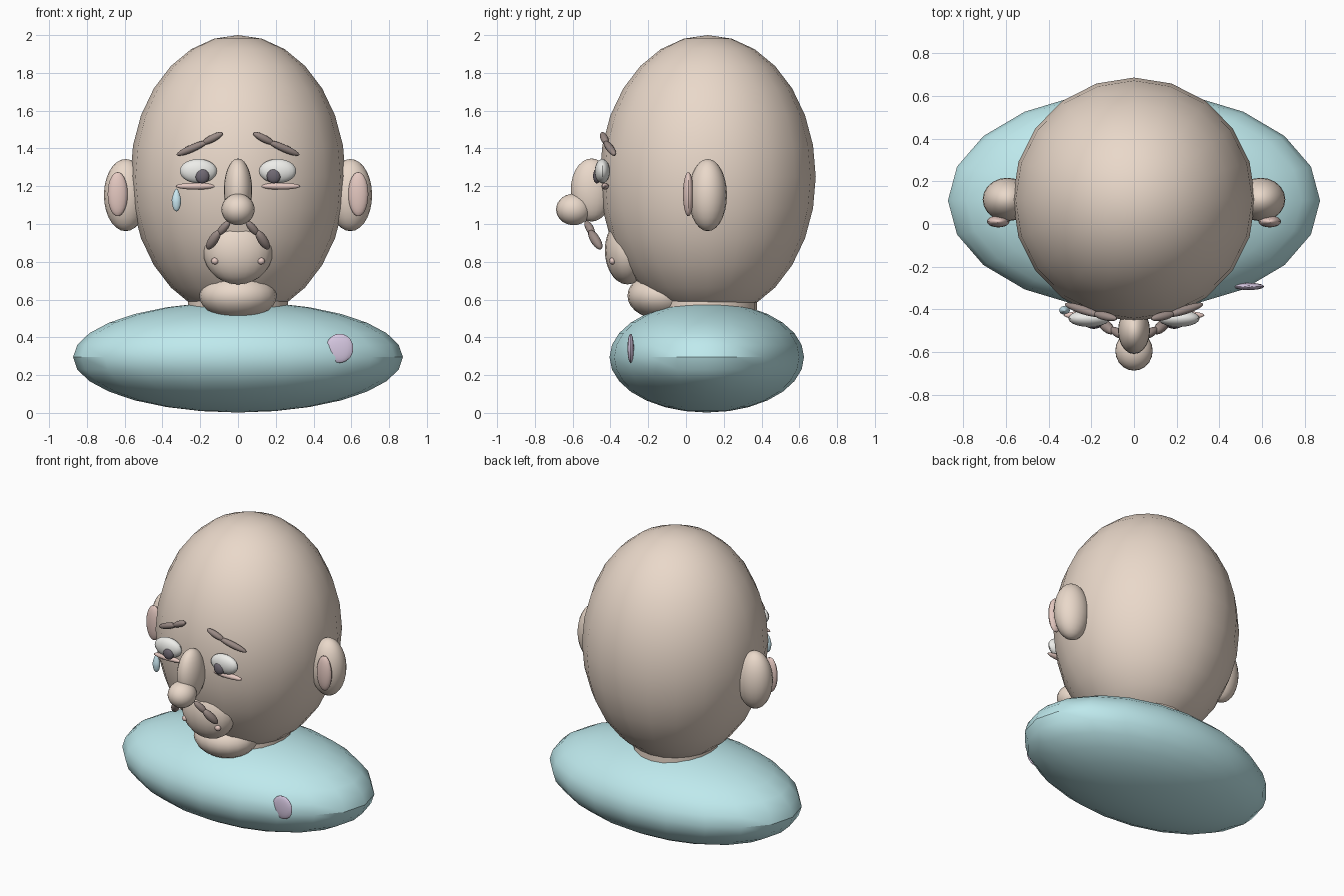
import bpy
from mathutils import Vector

if "Cube" in bpy.data.objects:
    bpy.data.objects.remove(bpy.data.objects["Cube"])


def material(name, rgb):
    m = bpy.data.materials.new(name)
    m.diffuse_color = (*rgb, 1)
    m.use_nodes = True
    m.node_tree.nodes["Principled BSDF"].inputs["Base Color"].default_value = m.diffuse_color
    return m


SKIN = material("skin", (0.82, 0.69, 0.59))
PINK = material("pink_skin", (0.78, 0.58, 0.53))
HAIR = material("hair", (0.33, 0.26, 0.24))
SHIRT = material("shirt", (0.52, 0.82, 0.85))
WHITE = material("eye_white", (0.85, 0.85, 0.82))
DARK = material("pupil", (0.16, 0.14, 0.17))
TEAR = material("tear", (0.6, 0.82, 0.9))
LILAC = material("lilac", (0.68, 0.58, 0.76))


def finish(name, mat):
    o = bpy.context.object
    o.name = name
    o.data.materials.append(mat)
    bpy.ops.object.shade_smooth_by_angle()
    return o


def ball(name, loc, size, mat, seg=20, rings=14):
    bpy.ops.mesh.primitive_uv_sphere_add(segments=seg, ring_count=rings, radius=1, location=loc)
    o = bpy.context.object
    o.scale = size
    bpy.ops.object.transform_apply(location=False, rotation=False, scale=True)
    return finish(name, mat)


def strand(name, a, b, thick, mat):
    # long thin ellipsoid running from a to b
    a, b = Vector(a), Vector(b)
    o = ball(name, (a + b) / 2, (thick, thick, (b - a).length / 2), mat, 14, 12)
    o.rotation_euler = (b - a).to_track_quat('Z', 'Y').to_euler()
    return o


# body, neck and head
ball("shoulders", (0, 0.11, 0.295), (0.873, 0.515, 0.293), SHIRT)
bpy.ops.mesh.primitive_cylinder_add(vertices=20, radius=0.265, depth=0.26, location=(0, 0.11, 0.49))
finish("neck", SKIN)
ball("head", (0, 0.115, 1.25), (0.57, 0.572, 0.75), SKIN)

# muzzle, throat and nose
ball("throat", (0, -0.13, 0.62), (0.205, 0.18, 0.125), SKIN)
ball("chin", (0, -0.31, 0.86), (0.185, 0.12, 0.18), SKIN)
ball("nose_bridge", (0, -0.5, 1.18), (0.075, 0.11, 0.167), SKIN)
ball("nose_tip", (0, -0.595, 1.077), (0.088, 0.093, 0.083), SKIN)

# paired face parts
for side, s in (("left", 1), ("right", -1)):
    ball("ear_" + side, (s * 0.595, 0.115, 1.153), (0.115, 0.102, 0.191), SKIN)
    ball("inner_ear_" + side, (s * 0.637, 0.012, 1.158), (0.053, 0.028, 0.117), PINK)
    ball("eye_" + side, (s * 0.21, -0.443, 1.28), (0.098, 0.04, 0.064), WHITE)
    ball("pupil_" + side, (s * 0.189, -0.472, 1.254), (0.037, 0.02, 0.039), DARK)
    ball("lower_lid_" + side, (s * 0.225, -0.428, 1.2), (0.105, 0.02, 0.018), PINK)
    strand("outer_brow_" + side, (s * 0.325, -0.375, 1.365), (s * 0.16, -0.43, 1.437), 0.02, HAIR)
    strand("inner_brow_" + side, (s * 0.19, -0.42, 1.425), (s * 0.08, -0.445, 1.482), 0.02, HAIR)
    strand("upper_moustache_" + side, (s * 0.045, -0.53, 1.015), (s * 0.11, -0.49, 0.94), 0.021, HAIR)
    strand("lower_moustache_" + side, (s * 0.098, -0.51, 0.965), (s * 0.162, -0.45, 0.868), 0.026, HAIR)
    ball("mouth_corner_" + side, (s * 0.122, -0.39, 0.804), (0.02, 0.017, 0.018), PINK)

# tear, narrowed toward its top
tear = ball("tear", (-0.326, -0.405, 1.127), (0.025, 0.02, 0.06), TEAR)
for v in tear.data.vertices:
    k = 1 - 0.35 * max(0, v.co.z / 0.06)
    v.co.x *= k
    v.co.y *= k

# chest badge
ball("badge", (0.538, -0.293, 0.342), (0.072, 0.017, 0.077), LILAC)
